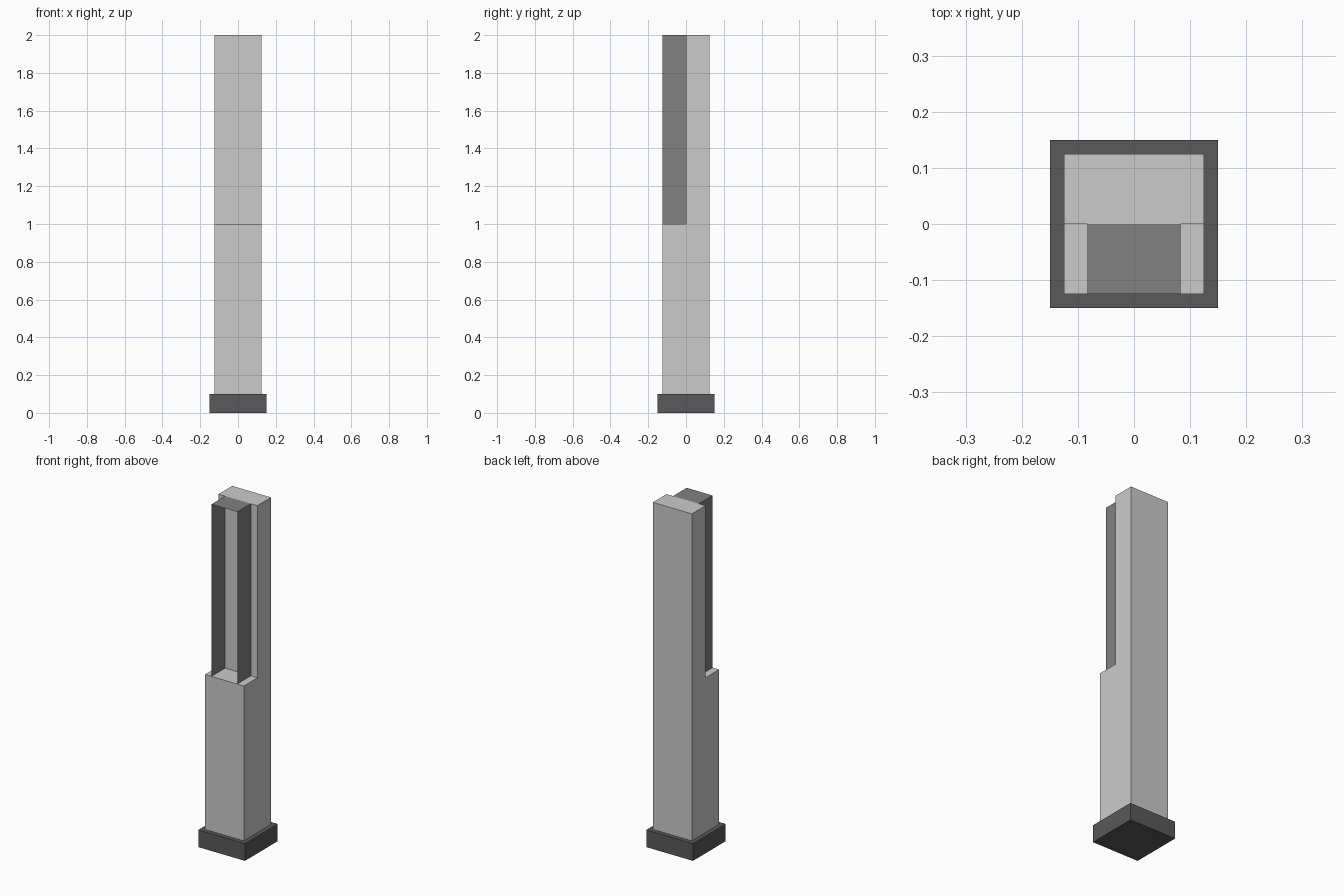
import bpy, bmesh
from mathutils import Matrix, Vector

if "Cube" in bpy.data.objects:
    bpy.data.objects.remove(bpy.data.objects["Cube"])


def material(name, value):
    mat = bpy.data.materials.new(name)
    mat.diffuse_color = (value, value, value, 1)
    mat.use_nodes = True
    mat.node_tree.nodes["Principled BSDF"].inputs["Base Color"].default_value = mat.diffuse_color
    return mat


def finish(bm, name, mat=None):
    mesh = bpy.data.meshes.new(name)
    bm.to_mesh(mesh)
    bm.free()
    obj = bpy.data.objects.new(name, mesh)
    bpy.context.collection.objects.link(obj)
    if mat:
        mesh.materials.append(mat)
    return obj


def box(lo, hi):
    lo, hi = Vector(lo), Vector(hi)
    bm = bmesh.new()
    bmesh.ops.create_cube(bm, size=1, matrix=Matrix.Translation((lo + hi) / 2)
                          @ Matrix.Diagonal((*(hi - lo), 1)))
    bm.normal_update()
    return bm


# Dark square foot
finish(box((-0.15, -0.15, 0), (0.15, 0.15, 0.1)), "base", material("base_dark", 0.1))

# Post: stepped side profile extruded across x
bm = bmesh.new()
profile = [(-0.125, 0.1), (0.125, 0.1), (0.125, 2), (0, 2), (0, 1), (-0.125, 1)]
face = bm.faces.new([bm.verts.new((-0.125, y, z)) for y, z in profile])
new = bmesh.ops.extrude_face_region(bm, geom=[face])["geom"]
bmesh.ops.translate(bm, vec=(0.25, 0, 0),
                    verts=[v for v in new if isinstance(v, bmesh.types.BMVert)])
bmesh.ops.recalc_face_normals(bm, faces=bm.faces[:])
finish(bm, "post")

# Thin hood on the step: two sides and a top, open at front, back and bottom
bm = box((-0.083, -0.125, 1), (0.083, 0, 2))
bmesh.ops.delete(bm, geom=[f for f in bm.faces if abs(f.normal.y) > 0.5 or f.normal.z < -0.5],
                 context='FACES')
finish(bm, "hood", material("hood_grey", 0.22))
